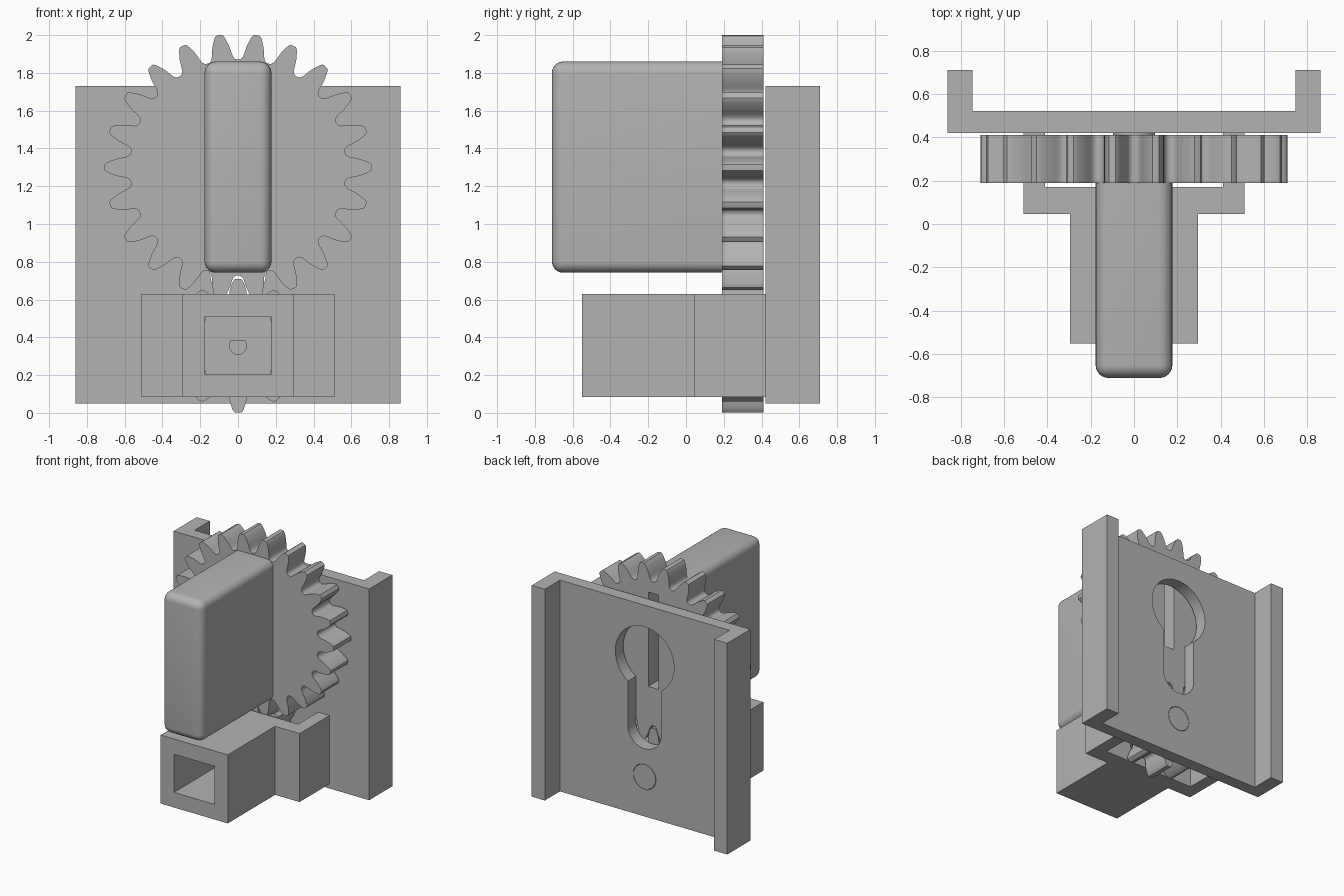
import bpy, bmesh
from math import pi, sin, cos, asin, sqrt, radians

cube = bpy.data.objects.get("Cube")
if cube:
    bpy.data.objects.remove(cube, do_unlink=True)

GREY = (0.45, 0.45, 0.45, 1)
grey = bpy.data.materials.new("plain grey")
grey.use_nodes = True
grey.diffuse_color = GREY
grey.node_tree.nodes["Principled BSDF"].inputs["Base Color"].default_value = GREY


def prism(name, outline, lo, hi, axis="Y"):
    """Extrude a 2D outline (x,z along Y, or x,y along Z) from lo to hi."""
    bm = bmesh.new()
    place = (lambda a, b, t: (a, t, b)) if axis == "Y" else (lambda a, b, t: (a, b, t))
    face = bm.faces.new([bm.verts.new(place(a, b, lo)) for a, b in outline])
    ext = bmesh.ops.extrude_face_region(bm, geom=[face])
    shift = place(0, 0, hi - lo)
    bmesh.ops.translate(bm, vec=shift, verts=[v for v in ext["geom"] if isinstance(v, bmesh.types.BMVert)])
    bmesh.ops.recalc_face_normals(bm, faces=bm.faces)
    mesh = bpy.data.meshes.new(name)
    bm.to_mesh(mesh)
    bm.free()
    mesh.materials.append(grey)
    obj = bpy.data.objects.new(name, mesh)
    bpy.context.collection.objects.link(obj)
    return obj


def activate(obj):
    bpy.ops.object.select_all(action="DESELECT")
    obj.select_set(True)
    bpy.context.view_layer.objects.active = obj


def cut(obj, cutter):
    activate(obj)
    mod = obj.modifiers.new("cut", "BOOLEAN")
    mod.operation, mod.solver, mod.object = "DIFFERENCE", "EXACT", cutter
    bpy.ops.object.modifier_apply(modifier=mod.name)
    bpy.data.objects.remove(cutter, do_unlink=True)


def smooth(obj):
    activate(obj)
    bpy.ops.object.shade_smooth_by_angle(angle=radians(30))


def rect(x0, x1, z0, z1):
    return [(x0, z0), (x1, z0), (x1, z1), (x0, z1)]


def arc(cz, r, start, end, n):
    return [(r * cos(start + (end - start) * i / n), cz + r * sin(start + (end - start) * i / n))
            for i in range(n + 1)]


def mirrored(half):
    """Close a right-hand outline with its mirror image in x."""
    return half + [(-a, b) for a, b in reversed(half)]


MODULE = 0.0588
# Half tooth: share of the tooth pitch, height above pitch circle in modules
FLANK = [(0.08, 1.0), (0.12, 0.85), (0.16, 0.6), (0.2, 0.3), (0.24, 0),
         (0.28, -0.4), (0.31, -0.75), (0.35, -1.05), (0.41, -1.22), (0.47, -1.27)]


def gear_outline(teeth, cz, phase):
    tooth = [(-f, h) for f, h in reversed(FLANK)] + [(0, 1.02)] + FLANK
    pitch = 2 * pi / teeth
    points = []
    for i in range(teeth):
        for f, h in tooth:
            a, r = phase + (i + f) * pitch, MODULE * (teeth / 2 + h)
            points.append((r * cos(a), cz + r * sin(a)))
    return points


WHEEL_Z, PINION_Z = 1.30, 0.355

# Back plate with two side flanges
plate = prism("back_plate", mirrored([(0.86, 0.42), (0.86, 0.71), (0.745, 0.71), (0.745, 0.52)][::-1]),
              0.05, 1.73, "Z")
# Keyhole: a round window joined to a round-ended slot
R, S = 0.258, 0.147
a = asin(S / R)
keyhole = arc(WHEEL_Z, R, -pi / 2 + a, 1.5 * pi - a, 48) + arc(0.735, S, pi, 2 * pi, 20)
cut(plate, prism("keyhole_cutter", keyhole, 0.3, 0.6))
cut(plate, prism("shaft_cutter", arc(PINION_Z + 0.01, 0.1, 0, 2 * pi, 40)[:-1], 0.3, 0.6))
smooth(plate)

# Large gear wheel with an upright slot in its back
wheel = prism("large_gear", gear_outline(22, WHEEL_Z, 0), 0.19, 0.41)
cut(wheel, prism("slot_cutter", rect(-0.045, 0.045, 1.03, 1.78), 0.2, 0.5))
smooth(wheel)

# Turning handle, rounded everywhere except where it meets the wheel
handle = prism("turn_handle", rect(-0.177, 0.177, 0.742, 1.86), -0.71, 0.192)
bm = bmesh.new()
bm.from_mesh(handle.data)
edges = [e for e in bm.edges if min(v.co.y for v in e.verts) < 0]
bmesh.ops.bevel(bm, geom=edges, offset=0.06, segments=6, profile=0.5, affect="EDGES")
bm.to_mesh(handle.data)
bm.free()
smooth(handle)

# Pinion with a D-shaped bore, and its bearing stub in the plate
pinion = prism("pinion", gear_outline(10, PINION_Z, pi / 2), 0.19, 0.41)
bore = arc(PINION_Z, 0.045, pi - 0.7, 2 * pi + 0.7, 24)
cut(pinion, prism("bore_cutter", bore, 0.1, 0.38))
smooth(pinion)
smooth(prism("pinion_stub", arc(PINION_Z + 0.01, 0.097, 0, 2 * pi, 40)[:-1], 0.405, 0.52))

# Stepped motor housing: pinion pocket at the back, square tunnel from the front
housing = prism("motor_housing", mirrored([(0.295, -0.55), (0.295, 0.045), (0.51, 0.045),
                                           (0.51, 0.42), (0.41, 0.42), (0.41, 0.17)]),
                0.085, 0.63, "Z")
cut(housing, prism("tunnel_cutter", rect(-0.178, 0.178, 0.205, 0.508), -0.7, 0.3))
